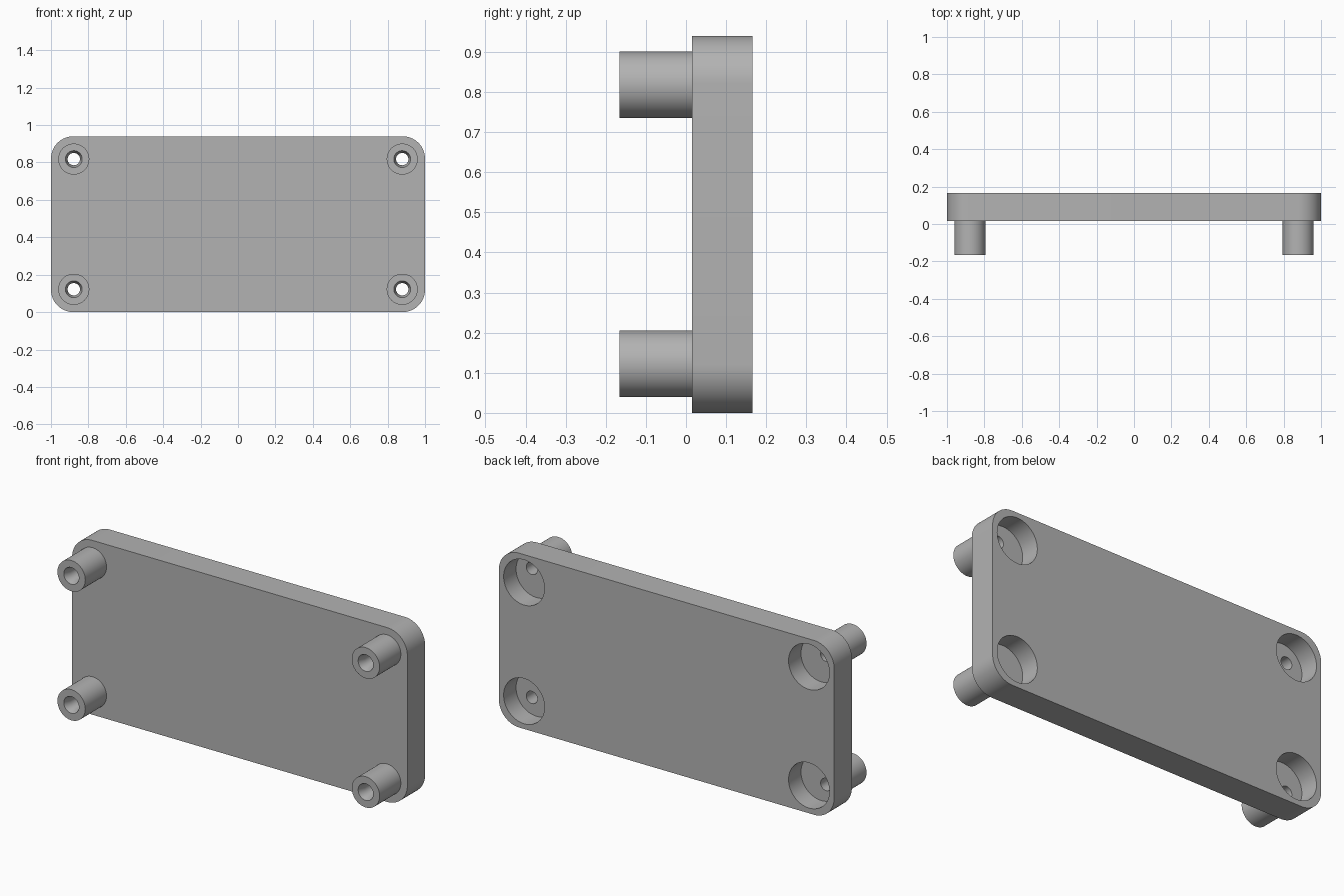
import bpy, bmesh, math
from mathutils import Vector

if "Cube" in bpy.data.objects:
    bpy.data.objects.remove(bpy.data.objects["Cube"])

WIDTH, HEIGHT, CORNER = 2.0, 0.94, 0.12
FRONT, BACK, TIP, FLOOR = 0.015, 0.166, -0.166, 0.06
POST_R, BORE_R, MOUTH_R, RECESS_R = 0.083, 0.033, 0.045, 0.122
MID = HEIGHT / 2

grey = bpy.data.materials.new("light_grey")
grey.use_nodes = True
grey.diffuse_color = (0.45, 0.45, 0.45, 1)
grey.node_tree.nodes["Principled BSDF"].inputs["Base Color"].default_value = grey.diffuse_color


def finish(name, bm):
    bmesh.ops.recalc_face_normals(bm, faces=bm.faces)
    mesh = bpy.data.meshes.new(name)
    bm.to_mesh(mesh)
    bm.free()
    mesh.materials.append(grey)
    obj = bpy.data.objects.new(name, mesh)
    bpy.context.collection.objects.link(obj)
    return obj


def revolve(name, profile, x, z, closed, steps=64):
    """Spin (radius, y) points around a y-directed axis through x, z."""
    bm = bmesh.new()
    verts = [bm.verts.new((x + r, y, z)) for r, y in profile]
    pairs = list(zip(verts, verts[1:]))
    if closed:
        pairs.append((verts[-1], verts[0]))
    edges = [bm.edges.new(p) for p in pairs]
    bmesh.ops.spin(bm, geom=verts + edges, cent=(x, 0, z), axis=(0, 1, 0),
                   angle=math.tau, steps=steps)
    bmesh.ops.remove_doubles(bm, verts=bm.verts, dist=1e-5)
    return finish(name, bm)


def smooth(obj):
    bpy.ops.object.select_all(action='DESELECT')
    obj.select_set(True)
    bpy.context.view_layer.objects.active = obj
    bpy.ops.object.shade_smooth_by_angle(angle=math.radians(30))


# Rounded rectangular plate
bm = bmesh.new()
outline = []
for i, (sx, sz) in enumerate([(1, 1), (-1, 1), (-1, -1), (1, -1)]):
    for k in range(17):
        a = math.radians(90) * (i + k / 16)
        outline.append(bm.verts.new((sx * (WIDTH / 2 - CORNER) + CORNER * math.cos(a), FRONT,
                                     MID + sz * (MID - CORNER) + CORNER * math.sin(a))))
face = bm.faces.new(outline)
wall = bmesh.ops.extrude_face_region(bm, geom=[face])
moved = [v for v in wall["geom"] if isinstance(v, bmesh.types.BMVert)]
bmesh.ops.translate(bm, verts=moved, vec=Vector((0, BACK - FRONT, 0)))
plate = finish("plate", bm)

# Hollow posts in front, with through bores and wide recesses behind
cutters = []
for side, sx in (("left", 1), ("right", -1)):
    for level, sz in (("upper", 1), ("lower", -1)):
        x, z = sx * 0.878, MID + sz * 0.348
        tube = [(MOUTH_R, TIP), (POST_R, TIP), (POST_R, FRONT), (BORE_R, FRONT), (BORE_R, TIP + 0.04)]
        smooth(revolve(f"{side}_{level}_post", tube, x, z, True))
        bore = [(0, FRONT - 0.05), (BORE_R, FRONT - 0.05), (BORE_R, FLOOR + 0.02), (0, FLOOR + 0.02)]
        recess = [(0, FLOOR), (RECESS_R, FLOOR), (RECESS_R, BACK + 0.05), (0, BACK + 0.05)]
        cutters.append(revolve(f"{side}_{level}_bore_cutter", bore, x, z, False))
        cutters.append(revolve(f"{side}_{level}_recess_cutter", recess, sx * 0.85, MID + sz * 0.32, False))

# Cut the plate and bake the result
bpy.context.view_layer.objects.active = plate
for cutter in cutters:
    cutter.hide_render = True
    mod = plate.modifiers.new(cutter.name, 'BOOLEAN')
    mod.operation, mod.solver, mod.object = 'DIFFERENCE', 'EXACT', cutter
    bpy.ops.object.modifier_apply(modifier=mod.name)
for cutter in cutters:
    bpy.data.objects.remove(cutter)
smooth(plate)
